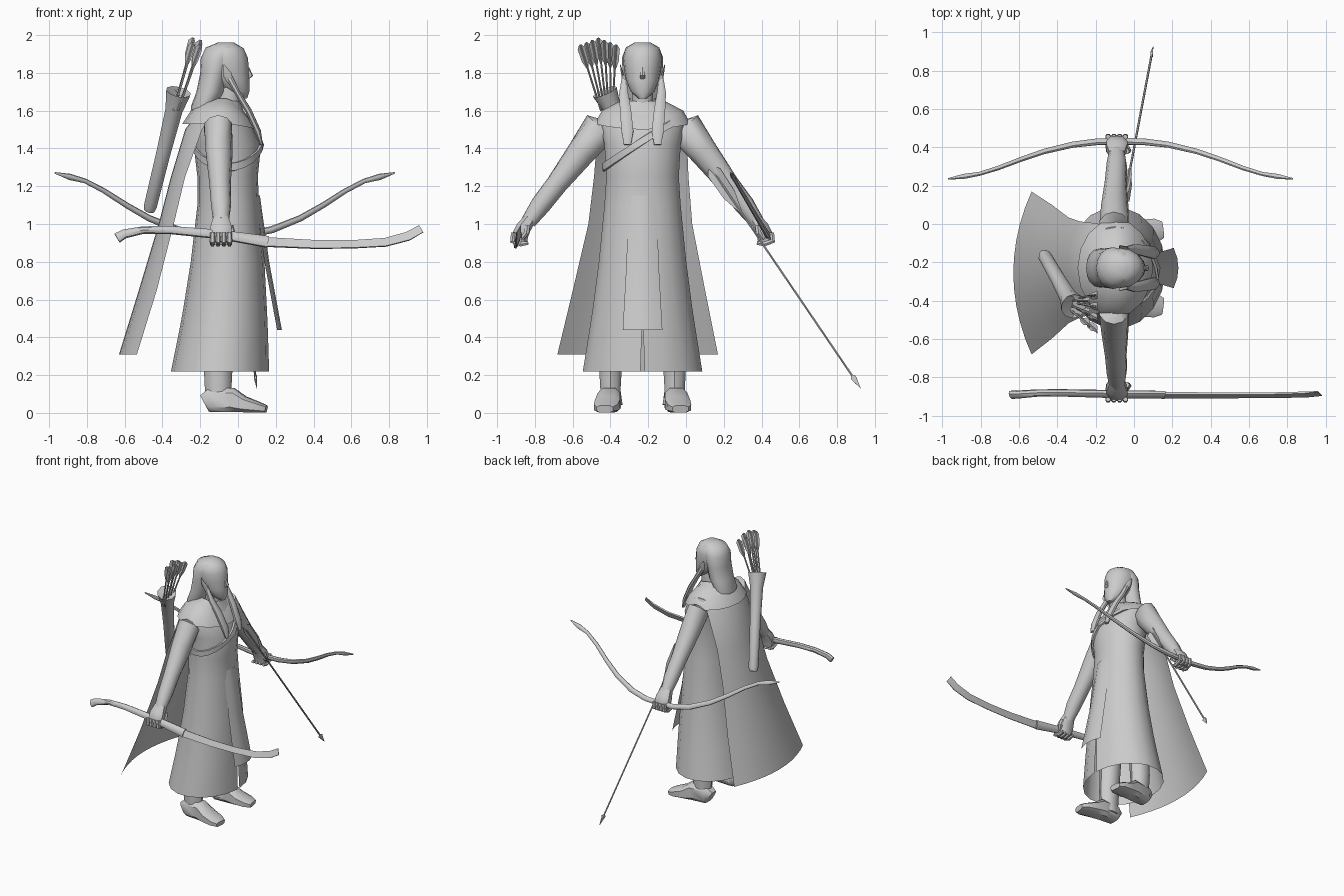
import bpy, bmesh, math
from mathutils import Vector as V

if "Cube" in bpy.data.objects:
    bpy.data.objects.remove(bpy.data.objects["Cube"])

YC = -0.23  # body centre line

grey = bpy.data.materials.new("plain_grey")
grey.diffuse_color = (0.6, 0.6, 0.6, 1)
grey.use_nodes = True
grey.node_tree.nodes["Principled BSDF"].inputs["Base Color"].default_value = grey.diffuse_color


def loft(name, rings, closed=True, caps=True, angle=40):
    """Skin a list of equal-length point rows."""
    bm = bmesh.new()
    rows = [[bm.verts.new(p) for p in r] for r in rings]
    n = len(rows[0])
    for a, b in zip(rows, rows[1:]):
        for i in range(n if closed else n - 1):
            j = (i + 1) % n
            bm.faces.new((a[i], a[j], b[j], b[i]))
    if closed and caps:
        bm.faces.new(rows[0][::-1])
        bm.faces.new(rows[-1])
    bmesh.ops.remove_doubles(bm, verts=bm.verts, dist=1e-5)
    bmesh.ops.recalc_face_normals(bm, faces=bm.faces)
    me = bpy.data.meshes.new(name)
    bm.to_mesh(me)
    bm.free()
    me.shade_smooth()
    me.set_sharp_from_angle(angle=math.radians(angle))
    me.materials.append(grey)
    ob = bpy.data.objects.new(name, me)
    bpy.context.collection.objects.link(ob)
    return ob


def tube(name, pts, radii, up=(0, 0, 1), n=8, sq=1.0, angle=40):
    """Sweep an ellipse (side radius, up radius) along a path; sq < 1 squares it off."""
    pts = [V(p) for p in pts]
    f = lambda c: math.copysign(abs(c) ** sq, c) if abs(c) > 1e-9 else 0
    rings = []
    for i, p in enumerate(pts):
        t = (pts[min(i + 1, len(pts) - 1)] - pts[max(i - 1, 0)]).normalized()
        side = V(up).cross(t).normalized()
        top = t.cross(side)
        a, b = radii[i] if isinstance(radii[i], tuple) else (radii[i], radii[i])
        angs = [2 * math.pi * (k + 0.5) / n for k in range(n)]
        rings.append([p + side * a * f(math.cos(w)) + top * b * f(math.sin(w)) for w in angs])
    return loft(name, rings, angle=angle)


def oval(z, x0, x1, ry, n=18, gap=0.0):
    out = []
    for k in range(n + 1 if gap is not None else n):
        w = (gap + (2 * math.pi - 2 * gap) * k / n) if gap is not None else 2 * math.pi * k / n
        out.append(V(((x0 + x1) / 2 + (x1 - x0) / 2 * math.cos(w), YC + ry * math.sin(w), z)))
    return out


def ovals(name, rows, n=16, angle=50):
    return loft(name, [oval(*r, n=n, gap=None) for r in rows], angle=angle)


# robe with front slit: z, back x, front x, half width, slit angle
robe = [(0.22, -.355, .165, .32, .035), (0.44, -.31, .158, .285, .012), (0.55, -.29, .153, .268, 0),
        (0.8, -.25, .14, .235, 0), (1.1, -.215, .112, .205, 0), (1.25, -.215, .105, .195, 0),
        (1.42, -.235, .122, .205, 0), (1.53, -.25, .075, .225, 0), (1.6, -.23, .03, .20, 0),
        (1.65, -.15, .01, .08, 0)]
loft("robe", [oval(*r[:4], gap=r[4]) for r in robe], closed=False, angle=60)


def robe_at(z, w, off):
    for a, b in zip(robe, robe[1:]):
        if a[0] <= z <= b[0]:
            s = (z - a[0]) / (b[0] - a[0])
            x0, x1, ry = (a[i] + (b[i] - a[i]) * s for i in (1, 2, 3))
            return V(((x0 + x1) / 2 + ((x1 - x0) / 2 + off) * math.cos(w), YC + (ry + off) * math.sin(w), z))


# quiver strap wrapped around the chest
strap = []
for k in range(25):
    w = 2 * math.pi * k / 24
    z = 1.44 + 0.14 * math.sin(w)
    strap.append([robe_at(z + d, w, o) for d, o in ((-.022, .004), (-.02, .016), (.02, .016), (.022, .004))])
loft("chest_strap", strap, closed=False)

# hanging front panel
loft("front_panel", [[(x - .025 * s * s, YC + s * h, z) for s in (-1, -.5, 0, .5, 1)]
                     for z, x, h in ((1.15, .116, .075), (.8, .165, .085), (.44, .232, .105))], closed=False)

# cape
cape = [(1.6, -.21, -.12, .19), (1.5, -.28, -.19, .235), (1.25, -.355, -.28, .25), (1.0, -.42, -.34, .275),
        (.65, -.525, -.43, .35), (.31, -.63, -.535, .425)]
loft("cape", [[(xc + (xs - xc) * s * s, YC - .02 * (1.6 - z) + s * h, z)
               for s in (i / 5 - 1 for i in range(11))] for z, xc, xs, h in cape], closed=False, angle=60)

# cowl around the shoulders
cowl = []
for x0, x1, ry, z, dip in ((-.15, .02, .07, 1.665, .07), (-.2, .045, .13, 1.645, .07),
                           (-.25, .075, .215, 1.60, .06), (-.295, .10, .255, 1.53, .03)):
    ring = oval(z, x0, x1, ry, n=16, gap=None)
    for p in ring:
        p.z -= dip * max(0, (p.x - (x0 + x1) / 2) / ((x1 - x0) / 2)) ** 2
    cowl.append(ring)
loft("cowl", cowl, caps=False, angle=50)

# head, neck and hair
ovals("head", [(1.665, 0, .048, .022), (1.70, -.06, .06, .062), (1.76, -.14, .06, .088), (1.82, -.18, .058, .098),
               (1.88, -.19, .052, .104), (1.93, -.17, .03, .09), (1.96, -.11, -.02, .045)])
ovals("neck", [(1.56, -.12, .01, .06), (1.74, -.10, .02, .058)], n=10)
ovals("back_hair", [(1.55, -.24, -.15, .085), (1.62, -.25, -.12, .10), (1.70, -.22, -.07, .104),
                    (1.80, -.20, -.05, .106), (1.88, -.197, -.02, .109), (1.935, -.17, .01, .088),
                    (1.962, -.10, -.03, .04)])
tube("nose", [(.05, YC, 1.83), (.066, YC, 1.785), (.05, YC, 1.765)], [(.006, .008), (.017, .014), (.012, .004)],
     up=(1, 0, 0), n=6)

for side, s in (("right", -1), ("left", 1)):
    Y = lambda d: YC + s * d
    # pointed ear, front hair strand
    tube(side + "_ear", [(-.045, Y(.098), 1.75), (-.055, Y(.106), 1.79), (-.075, Y(.118), 1.845)],
         [(.008, .012), (.008, .024), (.002, .002)], up=(1, 0, 0), n=6)
    tube(side + "_hair_strand", [(-.05, Y(.098), 1.78), (0, Y(.10), 1.69), (.055, Y(.09), 1.60),
                                 (.105, Y(.08), 1.49), (.125, Y(.08), 1.42)],
         [(.012, .02), (.026, .016), (.032, .018), (.034, .018), (.02, .008)], up=(1, 0, 0))
    # arm and fist
    tube(side + "_arm", [(-.10, Y(.15), 1.56), (-.105, Y(.225), 1.51), (-.10, Y(.32), 1.385), (-.095, Y(.455), 1.21),
                         (-.09, Y(.54), 1.10), (-.09, Y(.605), 1.01)],
         [(.06, .06), (.078, .095), (.072, .078), (.057, .058), (.054, .054), (.042, .04)],
         up=(0, -s, 1), n=10, angle=60)
    tube(side + "_hand", [(-.09, Y(.595), 1.03), (-.09, Y(.63), .98), (-.09, Y(.65), .935), (-.09, Y(.645), .895)],
         [(.042, .034), (.058, .042), (.058, .046), (.046, .035)], up=(0, -s, 1), sq=.7)
    for k in range(4):
        x = -.135 + .03 * k
        tube(f"{side}_finger_{k}", [(x, Y(.685), .955), (x, Y(.69), .91), (x, Y(.645), .893), (x, Y(.605), .90)],
             [.013, .015, .014, .011], up=(1, 0, 0), n=6)
    tube(side + "_thumb", [(-.04, Y(.61), .99), (-.03, Y(.615), .95), (-.04, Y(.64), .92)], [.016, .017, .01],
         up=(1, 0, 0), n=6)
    # leg and boot
    tube(side + "_leg", [(-.10, Y(.165), .04), (-.105, Y(.17), .12), (-.105, Y(.17), .22), (-.105, Y(.15), .55)],
         [(.062, .072), (.056, .07), (.062, .075), (.075, .08)], up=(1, 0, 0), n=10)
    tube(side + "_boot", [(-.178, Y(.17), .05), (-.15, Y(.17), .065), (-.03, Y(.178), .068), (.03, Y(.185), .045),
                          (.11, Y(.195), .029), (.15, Y(.20), .02)],
         [(.04, .05), (.058, .065), (.062, .068), (.07, .045), (.066, .029), (.045, .02)], n=8, sq=.6)

# curved sword: grip then blade
tilt = (0, .42, .9)
tube("sword_grip", [(-.64, -.892, .925), (-.60, -.89, .948), (-.5, -.882, .968), (-.36, -.882, .968),
                    (-.1, -.888, .945), (.16, -.892, .905)],
     [(.02, .03), (.02, .025), (.019, .02), (.019, .022), (.02, .026), (.018, .034)], up=tilt, n=8)
tube("sword_blade", [(.14, -.893, .905), (.4, -.895, .892), (.6, -.895, .892), (.78, -.893, .903),
                     (.9, -.89, .935), (.97, -.885, .975)],
     [(.01, .036), (.009, .033), (.008, .031), (.008, .033), (.007, .035), (.003, .034)], up=tilt, n=4, angle=20)

# bow: half profile (offset from grip, height along the bow plane), mirrored
bow_half = [(0, 0), (.12, .005), (.25, .035), (.4, .105), (.52, .185), (.64, .275), (.74, .335), (.82, .36), (.9, .385)]
bow_r = [(.017, .02), (.017, .02), (.015, .02), (.013, .018), (.012, .016), (.011, .014), (.01, .013), (.012, .018),
         (.004, .004)]
plane = V((0, -.51, .86))
path = [(-s * d, h, r) for s in (1, -1) for (d, h), r in zip(bow_half, bow_r)][1:]
path.sort(key=lambda q: q[0])
tube("bow", [V((-.07 + d, .432, .94)) + plane * h for d, h, _ in path], [r for *_, r in path], up=plane, n=8)


def arrow(name, tail, tip, feather_len, feather_w, head=True):
    """Thin shaft with three vanes at the tail."""
    tail, tip = V(tail), V(tip)
    d = (tip - tail).normalized()
    tube(name + "_shaft", [tail, tip - d * (.08 if head else 0)], [.006, .006], up=(1, 0, 0), n=6)
    if head:
        tube(name + "_head", [tip - d * .085, tip - d * .07, tip], [(.006, .006), (.022, .01), (.001, .001)],
             up=(1, 0, 0), n=4, angle=20)
    a = d.cross(V((1, 0, 0))).normalized()
    b = d.cross(a)
    for k in range(3):
        w = 2 * math.pi * k / 3 + math.pi / 2
        o = a * math.cos(w) + b * math.sin(w)
        L, W = feather_len, feather_w
        loft(f"{name}_vane_{k}", [[tail + d * t * L, tail + d * t * L + o * W * h]
                                  for t, h in ((0, .35), (.12, 1), (.6, .9), (1, .1))], closed=False)


# arrow in the left hand
arrow("held_arrow", (-.05, .13, 1.30), (.10, .925, .13), .30, .045)

# quiver on the back with a flared open mouth
qa, qb = V((-.47, -.16, 1.07)), V((-.315, -.43, 1.70))
tube("quiver", [qa, qa.lerp(qb, .04), qa.lerp(qb, .5), qa.lerp(qb, .85), qb, qa.lerp(qb, .93)],
     [.028, .036, .04, .048, .068, .042], up=(0, 1, 0), n=10)
for k in range(7):
    u = k / 6 - .5
    wob = .02 * (-1) ** k
    arrow(f"quiver_arrow_{k}", (-.215 + wob, -.465 + .19 * u, 1.985 - .012 * abs(k - 3)),
          (-.33 + wob * .6, -.42 + .06 * u, 1.60), .15, .024, head=False)
